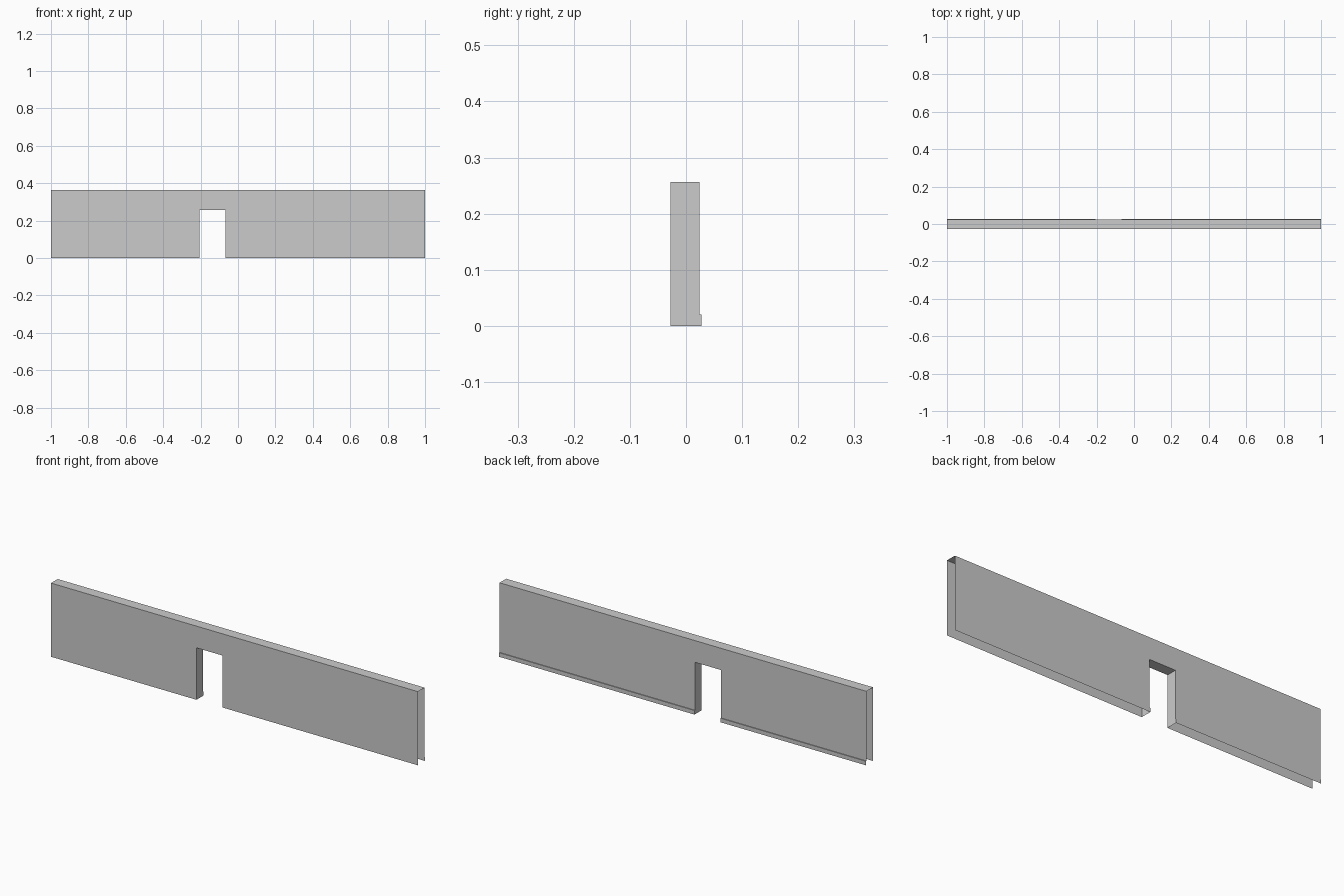
import bpy, bmesh

if "Cube" in bpy.data.objects:
    bpy.data.objects.remove(bpy.data.objects["Cube"])

# Wall dimensions
FRONT, BACK, SKIRT = -0.028, 0.024, 0.028
HEIGHT, SKIRT_TOP = 0.363, 0.02
DOOR_L, DOOR_R, DOOR_TOP = -0.207, -0.066, 0.256


def build(name, polygons):
    """Make an object from a few flat polygons, welding shared corners."""
    bm = bmesh.new()
    for points in polygons:
        bm.faces.new([bm.verts.new(p) for p in points])
    bmesh.ops.remove_doubles(bm, verts=bm.verts, dist=1e-5)
    bmesh.ops.recalc_face_normals(bm, faces=bm.faces)
    mesh = bpy.data.meshes.new(name)
    bm.to_mesh(mesh)
    bm.free()
    obj = bpy.data.objects.new(name, mesh)
    bpy.context.collection.objects.link(obj)
    return obj


def wall_side(y, base):
    """Wall outline with the doorway notched out of its lower edge."""
    outline = [(-1, base), (DOOR_L, base), (DOOR_L, DOOR_TOP), (DOOR_R, DOOR_TOP),
               (DOOR_R, base), (1, base), (1, HEIGHT), (-1, HEIGHT)]
    return [(x, y, z) for x, z in outline]


def level(x0, x1, y0, y1, z):
    return [(x0, y0, z), (x1, y0, z), (x1, y1, z), (x0, y1, z)]


# Front and back sheets, top cap and underside of the doorway
polygons = [wall_side(FRONT, 0), wall_side(BACK, SKIRT_TOP),
            level(-1, 1, FRONT, BACK, HEIGHT),
            level(DOOR_L, DOOR_R, FRONT, BACK, DOOR_TOP)]

# Door jambs, following the stepped skirting profile
jamb = [(FRONT, 0), (SKIRT, 0), (SKIRT, SKIRT_TOP), (BACK, SKIRT_TOP),
        (BACK, DOOR_TOP), (FRONT, DOOR_TOP)]
for x in (DOOR_L, DOOR_R):
    polygons.append([(x, y, z) for y, z in jamb])

# Skirting along the back, either side of the doorway
for x0, x1 in ((-1, DOOR_L), (DOOR_R, 1)):
    polygons.append(level(x0, x1, BACK, SKIRT, SKIRT_TOP))
    polygons.append([(x0, SKIRT, 0), (x1, SKIRT, 0),
                     (x1, SKIRT, SKIRT_TOP), (x0, SKIRT, SKIRT_TOP)])

build("wall_with_doorway", polygons)
